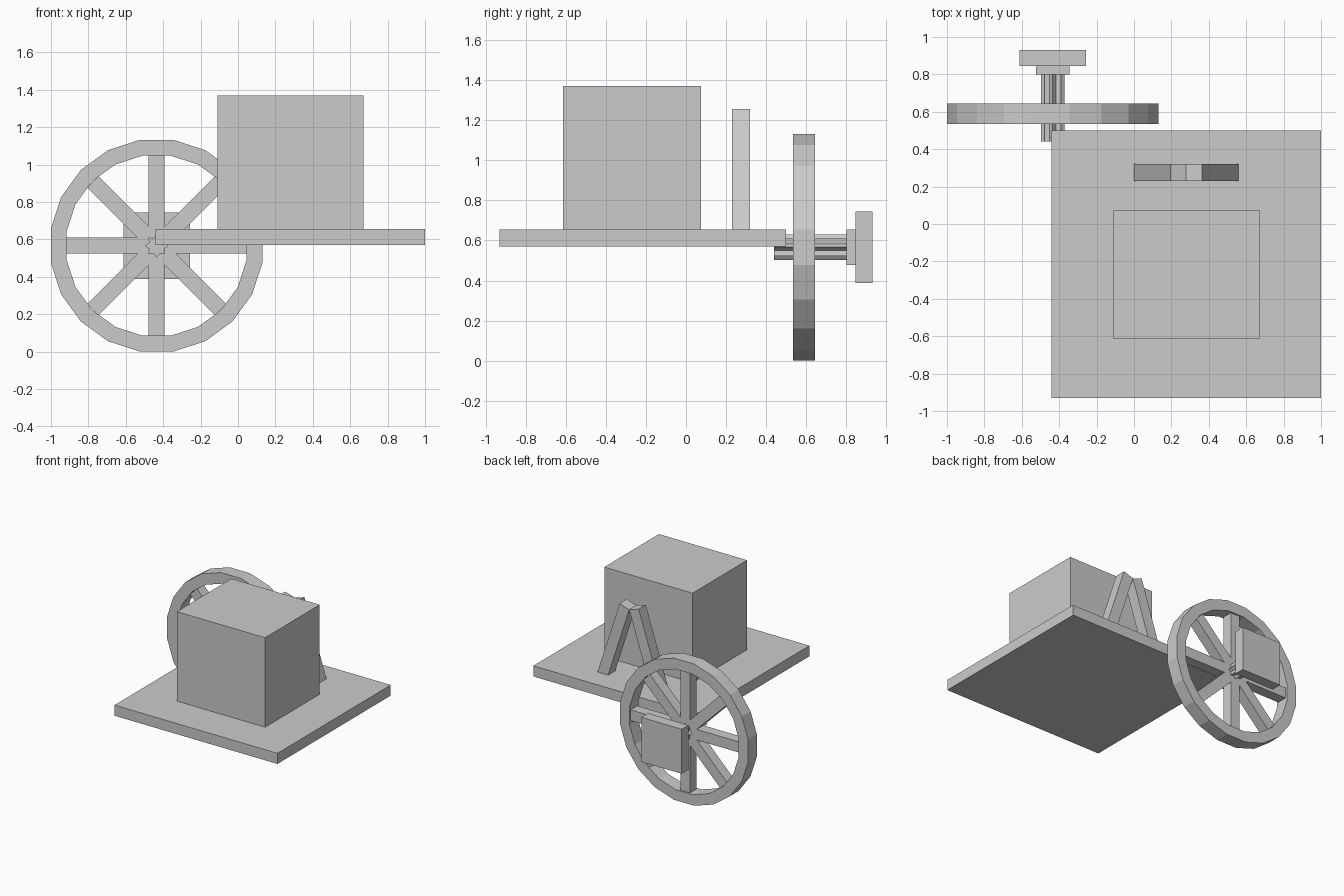
import bpy
import bmesh
from math import sin, cos, pi, radians
from mathutils import Matrix, Vector

if "Cube" in bpy.data.objects:
    bpy.data.objects.remove(bpy.data.objects["Cube"])

# Single flat colour
grey = bpy.data.materials.new("plain_grey")
grey.use_nodes = True
colour = (0.6, 0.6, 0.6, 1)
grey.diffuse_color = colour
grey.node_tree.nodes["Principled BSDF"].inputs["Base Color"].default_value = colour


def finish(name, bm):
    bmesh.ops.recalc_face_normals(bm, faces=bm.faces)
    mesh = bpy.data.meshes.new(name)
    bm.to_mesh(mesh)
    bm.free()
    mesh.materials.append(grey)
    obj = bpy.data.objects.new(name, mesh)
    bpy.context.collection.objects.link(obj)
    return obj


def box(name, x, y, z, tilt=0):
    """Box from (min, max) ranges, tilted about y around its centre."""
    bm = bmesh.new()
    size = [r[1] - r[0] for r in (x, y, z)]
    centre = Vector([(r[0] + r[1]) / 2 for r in (x, y, z)])
    bmesh.ops.create_cube(bm, size=1, matrix=Matrix.Translation(centre)
                          @ Matrix.Rotation(tilt, 4, "Y") @ Matrix.Diagonal((*size, 1)))
    return finish(name, bm)


def prism(name, points, y0, y1):
    """Extrude an x-z outline along y."""
    bm = bmesh.new()
    face = bm.faces.new([bm.verts.new((x, y0, z)) for x, z in points])
    out = bmesh.ops.extrude_face_region(bm, geom=[face])
    verts = [v for v in out["geom"] if isinstance(v, bmesh.types.BMVert)]
    bmesh.ops.translate(bm, verts=verts, vec=(0, y1 - y0, 0))
    return finish(name, bm)


# Platform and main block
TOP = 0.655
box("platform", (-0.44, 1), (-0.93, 0.5), (0.57, TOP))
box("main_block", (-0.11, 0.67), (-0.615, 0.075), (TOP, 1.37))

# Two leaning props whose slanted tops form a notch
MID, LEAN = 0.2785, radians(18)
for side, label in ((-1, "right"), (1, "left")):
    along = Vector((-side * sin(LEAN), cos(LEAN)))
    across = Vector((-side * cos(LEAN), -sin(LEAN)))
    peak = Vector((MID + side * 0.0845, 1.255))
    foot = peak - along * 0.645
    prism("prop_" + label, [peak, peak + across * 0.089, foot + across * 0.089, foot],
          0.23, 0.32)

# Wheel rim
CX, CZ, CY = -0.435, 0.566, 0.59
SIDES = 20
bm = bmesh.new()
rings = []
for apothem, y in ((0.566, 0.535), (0.566, 0.645), (0.481, 0.645), (0.481, 0.535)):
    r = apothem / cos(pi / SIDES)
    angles = [(i + 0.5) * 2 * pi / SIDES for i in range(SIDES)]
    rings.append([bm.verts.new((CX + r * cos(a), y, CZ + r * sin(a))) for a in angles])
for k, ring in enumerate(rings):
    nxt = rings[(k + 1) % len(rings)]
    for i in range(SIDES):
        j = (i + 1) % SIDES
        bm.faces.new((ring[i], ring[j], nxt[j], nxt[i]))
finish("wheel_rim", bm)

# Four bars crossing the hub make eight spokes
HALF = 0.0425
for i in range(4):
    box(f"spoke_bar_{i + 1}", (CX - HALF, CX + HALF), (CY - HALF, CY + HALF),
        (CZ - 0.483, CZ + 0.483), i * pi / 4)

# Ribbed axle
star = []
for i in range(16):
    r = 0.044 if i % 2 else 0.063
    star.append((CX + r * cos(i * pi / 8), CZ + r * sin(i * pi / 8)))
prism("axle", star, 0.44, 0.81)

# Stepped end cap
for name, half, y in (("cap_collar", 0.089, (0.80, 0.846)), ("cap_plate", 0.178, (0.845, 0.93))):
    box(name, (CX - half, CX + half), y, (CZ - half, CZ + half))
